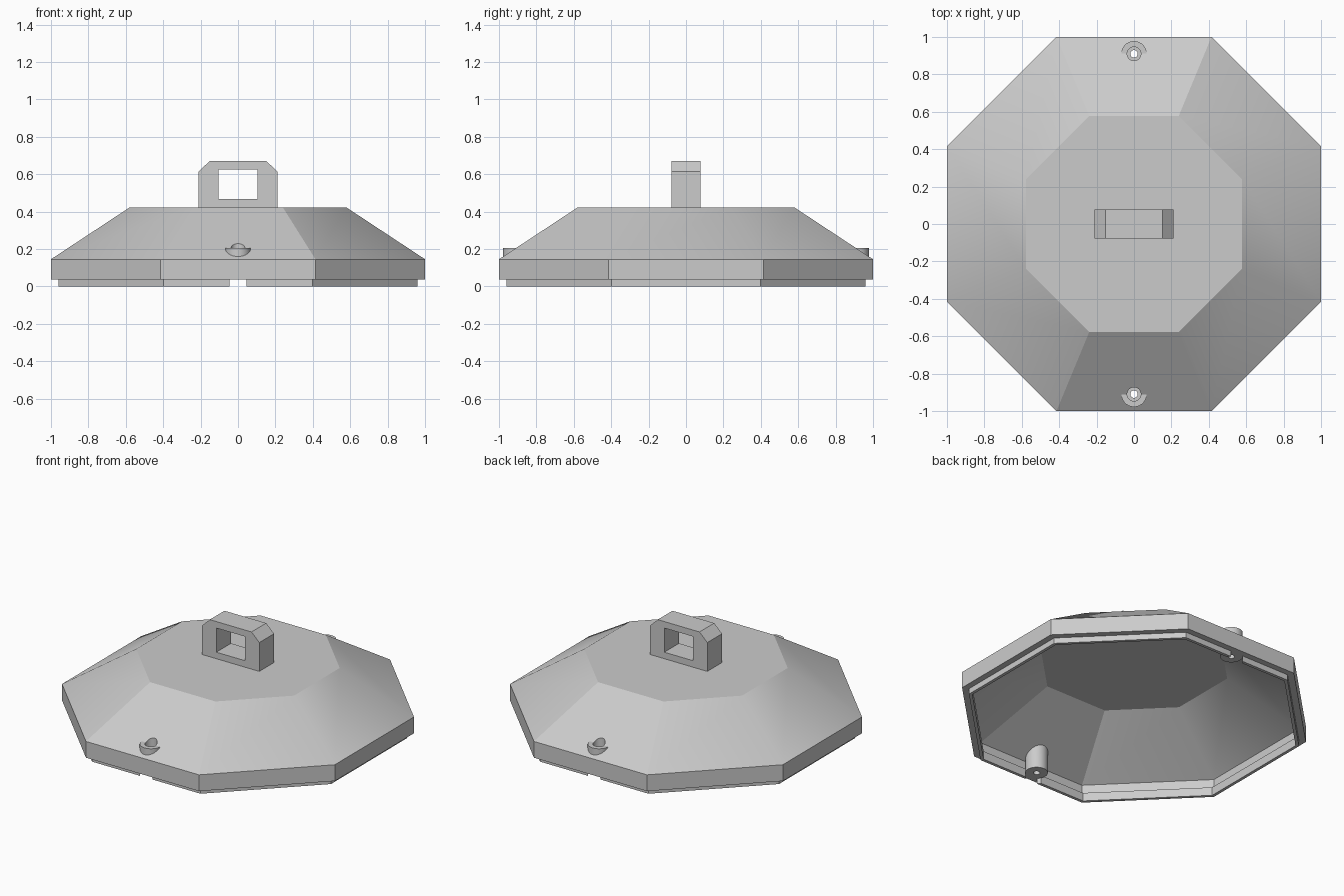
import bpy, bmesh, math

cube = bpy.data.objects.get("Cube")
if cube:
    bpy.data.objects.remove(cube)

GREY = 0.6
grey = bpy.data.materials.new("light_grey")
grey.use_nodes = True
grey.diffuse_color = (GREY, GREY, GREY, 1)
grey.node_tree.nodes["Principled BSDF"].inputs["Base Color"].default_value = (GREY, GREY, GREY, 1)


def make_object(name, bm):
    bmesh.ops.recalc_face_normals(bm, faces=bm.faces)
    mesh = bpy.data.meshes.new(name)
    bm.to_mesh(mesh)
    bm.free()
    mesh.materials.append(grey)
    obj = bpy.data.objects.new(name, mesh)
    bpy.context.collection.objects.link(obj)
    return obj


def octagon_shell(name, profile):
    """Skin octagonal rings given as (distance to flat side, height)."""
    bm = bmesh.new()
    rings = []
    for apothem, z in profile:
        r = apothem / math.cos(math.pi / 8)
        angles = [math.pi / 8 + i * math.pi / 4 for i in range(8)]
        rings.append([bm.verts.new((r * math.cos(a), r * math.sin(a), z)) for a in angles])
    for low, high in zip(rings, rings[1:]):
        for i in range(8):
            j = (i + 1) % 8
            bm.faces.new((low[i], low[j], high[j], high[i]))
    bm.faces.new(rings[0])
    bm.faces.new(rings[-1])
    return make_object(name, bm)


def cylinder(name, y, radius, z0, z1):
    bm = bmesh.new()
    bmesh.ops.create_cone(bm, cap_ends=True, segments=40, radius1=radius,
                          radius2=radius, depth=z1 - z0)
    bmesh.ops.translate(bm, vec=(0, y, (z0 + z1) / 2), verts=bm.verts)
    return make_object(name, bm)


def combine(target, tool, operation):
    """Apply a boolean and discard its tool."""
    tool.hide_render = True
    mod = target.modifiers.new("boolean", "BOOLEAN")
    mod.operation = operation
    mod.solver = "EXACT"
    mod.object = tool
    bpy.context.view_layer.objects.active = target
    bpy.ops.object.modifier_apply(modifier=mod.name)
    bpy.data.objects.remove(tool)


# Hollow lid: ceiling, inner wall, thin lip, outer wall, slope, flat top
lid = octagon_shell("lid", [
    (0.542, 0.39), (0.96, 0.12), (0.96, 0.055), (0.94, 0.055), (0.94, 0),
    (0.96, 0), (0.96, 0.037), (1, 0.037), (1, 0.145), (0.578, 0.423)])

# Screw posts with a notch in the lip, a head recess and a through hole
for y in (-0.91, 0.91):
    combine(lid, cylinder("lip_notch", y, 0.068, -0.1, 0.037), "DIFFERENCE")
    combine(lid, cylinder("screw_post", y, 0.068, 0.037, 0.204), "UNION")
    combine(lid, cylinder("head_recess", y, 0.037, 0.13, 0.4), "DIFFERENCE")
    combine(lid, cylinder("screw_hole", y, 0.02, -0.1, 0.4), "DIFFERENCE")

# Chamfered handle with a rectangular opening
bm = bmesh.new()
outline = [(-0.21, 0.423), (0.21, 0.423), (0.21, 0.614), (0.153, 0.669),
           (-0.153, 0.669), (-0.21, 0.614)]
face = bm.faces.new([bm.verts.new((x, -0.077, z)) for x, z in outline])
side = bmesh.ops.extrude_face_region(bm, geom=[face])["geom"]
bmesh.ops.translate(bm, vec=(0, 0.154, 0),
                    verts=[v for v in side if isinstance(v, bmesh.types.BMVert)])
# extrusion keeps the first face, so the prism is closed at both ends
handle = make_object("handle", bm)

bm = bmesh.new()
bmesh.ops.create_cube(bm, size=1)
bmesh.ops.scale(bm, vec=(0.21, 0.4, 0.16), verts=bm.verts)
bmesh.ops.translate(bm, vec=(0, 0, 0.546), verts=bm.verts)
combine(handle, make_object("handle_opening", bm), "DIFFERENCE")

# Smooth the gentle slope joints and posts; keep the drilled panels flat
bpy.ops.object.select_all(action="DESELECT")
lid.select_set(True)
bpy.context.view_layer.objects.active = lid
bpy.ops.object.shade_smooth_by_angle(angle=math.radians(30))
for poly in lid.data.polygons:
    n = poly.normal
    if abs(n.x) < 0.02 and abs(n.y) > 0.3 and abs(n.z) > 0.3:
        poly.use_smooth = False
